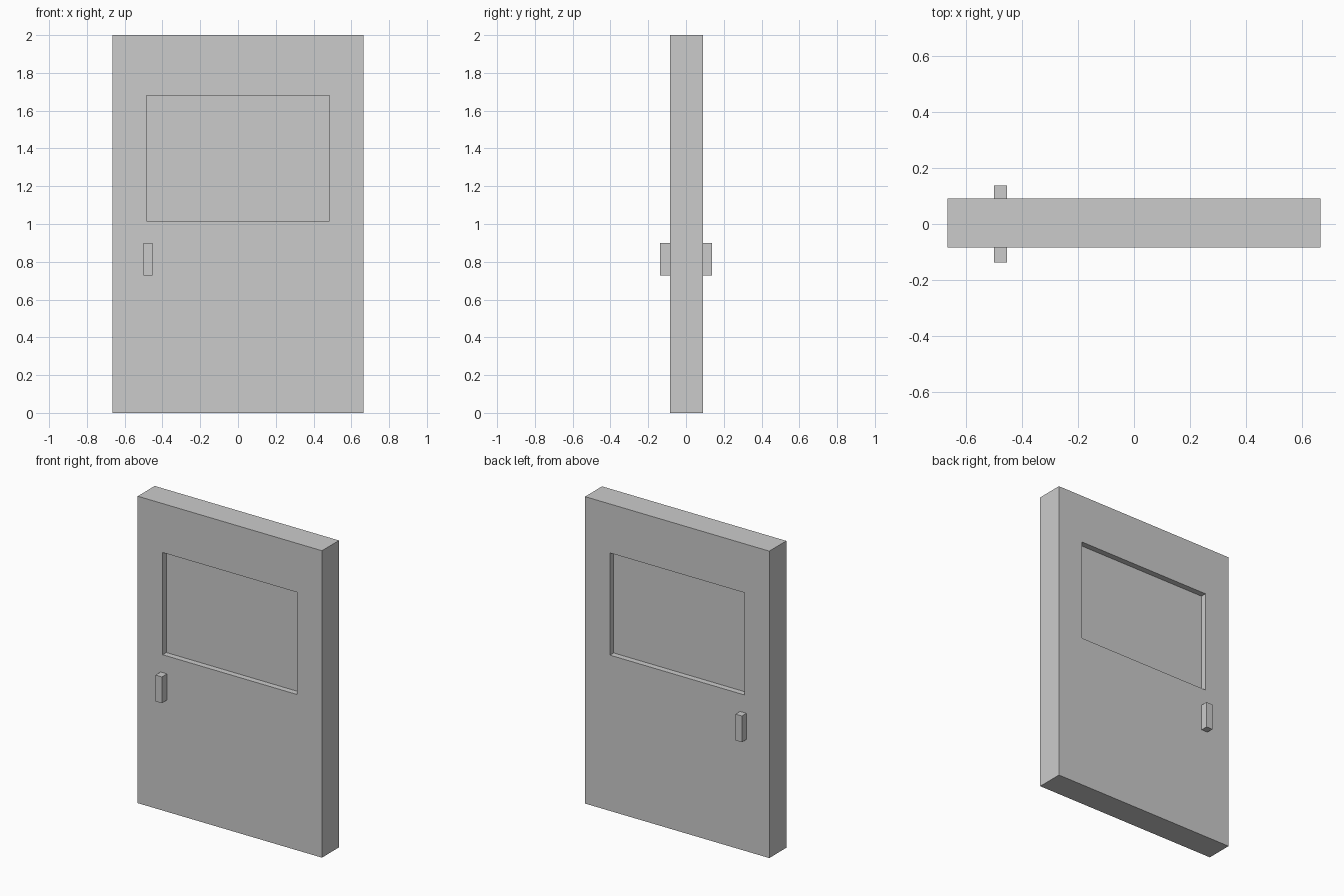
import bpy, bmesh
from mathutils import Vector

if "Cube" in bpy.data.objects:
    bpy.data.objects.remove(bpy.data.objects["Cube"])


def box_bmesh(lo, hi):
    bm = bmesh.new()
    bmesh.ops.create_cube(bm, size=1)
    lo, hi = Vector(lo), Vector(hi)
    for v in bm.verts:
        v.co = Vector(l + (c + 0.5) * (h - l) for c, l, h in zip(v.co, lo, hi))
    return bm


def finish(bm, name):
    bmesh.ops.recalc_face_normals(bm, faces=bm.faces)
    mesh = bpy.data.meshes.new(name)
    bm.to_mesh(mesh)
    bm.free()
    obj = bpy.data.objects.new(name, mesh)
    bpy.context.collection.objects.link(obj)
    return obj


FRONT, BACK = -0.084, 0.091
WIN_X, WIN_LOW, WIN_HIGH = 0.484, 1.015, 1.681

# Door slab with a window recess sunk into both faces
bm = box_bmesh((-0.664, FRONT, 0), (0.664, BACK, 2))
bm.normal_update()
for side, depth in ((-1, 0.038), (1, 0.038)):
    face = next(f for f in bm.faces if f.normal.y * side > 0.9)
    bmesh.ops.inset_individual(bm, faces=[face], thickness=0.1)
    for v in face.verts:
        v.co.x = WIN_X if v.co.x > 0 else -WIN_X
        v.co.z = WIN_HIGH if v.co.z > 1 else WIN_LOW
    pane = bmesh.ops.extrude_discrete_faces(bm, faces=[face])["faces"][0]
    bmesh.ops.translate(bm, verts=pane.verts, vec=(0, -side * depth, 0))
finish(bm, "door_panel")

# Block handles on both sides
for name, y0, y1 in (("front_handle", -0.137, FRONT), ("back_handle", BACK, 0.137)):
    finish(box_bmesh((-0.499, y0, 0.728), (-0.453, y1, 0.899)), name)
